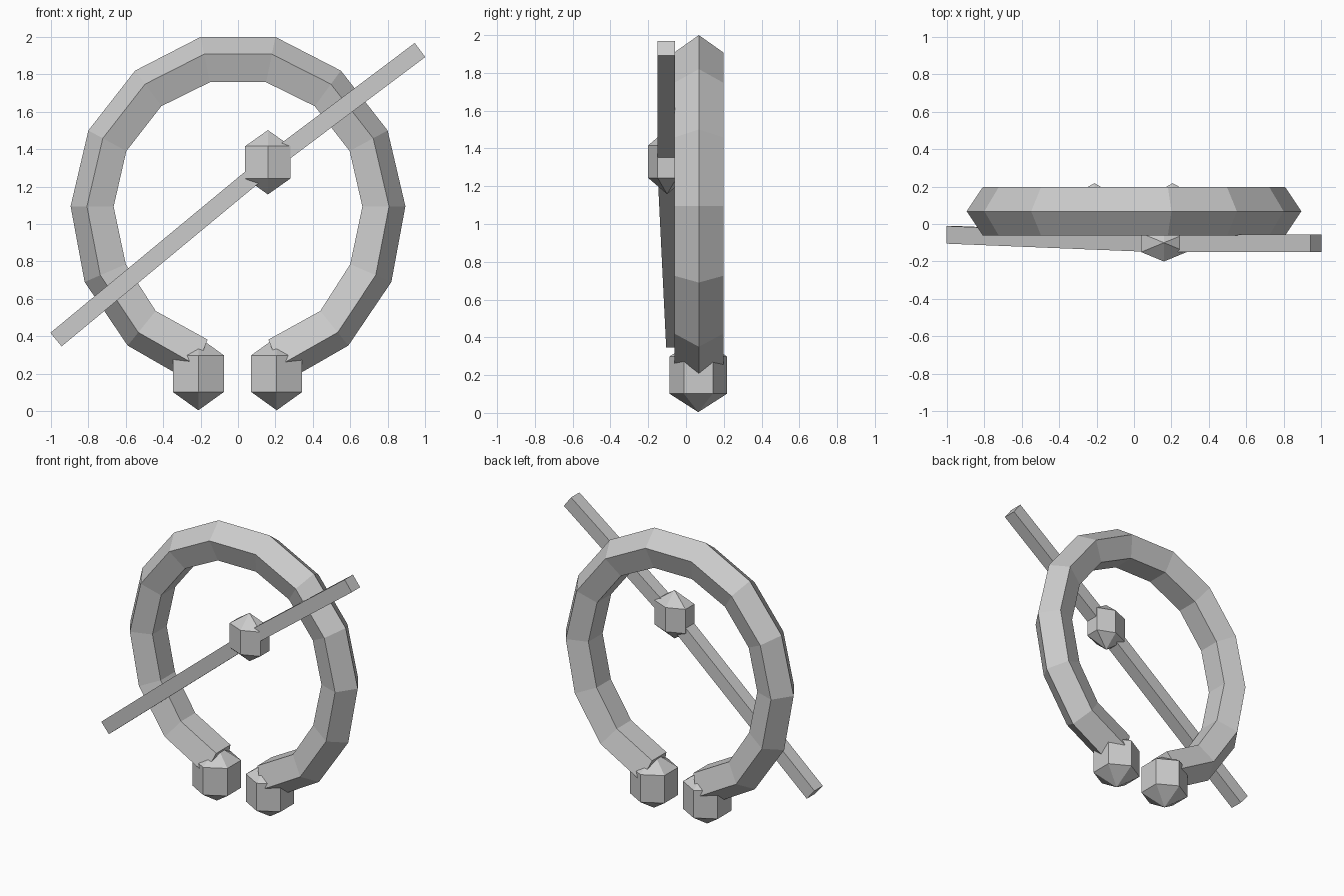
import bpy, bmesh, math
from mathutils import Vector

if "Cube" in bpy.data.objects:
    bpy.data.objects.remove(bpy.data.objects["Cube"])

metal = bpy.data.materials.new("grey metal")
metal.diffuse_color = (0.6, 0.6, 0.6, 1)
metal.use_nodes = True
metal.node_tree.nodes["Principled BSDF"].inputs["Base Color"].default_value = metal.diffuse_color


def finish(name, bm):
    bmesh.ops.recalc_face_normals(bm, faces=bm.faces)
    mesh = bpy.data.meshes.new(name)
    bm.to_mesh(mesh)
    bm.free()
    mesh.materials.append(metal)
    ob = bpy.data.objects.new(name, mesh)
    bpy.context.collection.objects.link(ob)
    return ob


def loft(name, sections):
    """Skin a list of closed cross-sections and cap both ends."""
    bm = bmesh.new()
    loops = [[bm.verts.new(p) for p in s] for s in sections]
    n = len(loops[0])
    for a, b in zip(loops, loops[1:]):
        for i in range(n):
            j = (i + 1) % n
            bm.faces.new((a[i], a[j], b[j], b[i]))
    bm.faces.new(loops[0])
    bm.faces.new(loops[-1])
    return finish(name, bm)


def bead(name, centre, scale):
    """Six-sided bead with pointed top and bottom."""
    bm = bmesh.new()
    bmesh.ops.create_uvsphere(bm, u_segments=6, v_segments=3, radius=1)
    for v in bm.verts:
        v.co = Vector(centre) + Vector(v.co[i] * scale[i] for i in range(3))
    return finish(name, bm)


# Open ring: outer and inner outline of the right half, mirrored, pentagon section
outer = [(0.20, 2.0), (0.55, 1.82), (0.80, 1.50), (0.895, 1.095),
         (0.82, 0.69), (0.59, 0.35), (0.25, 0.155)]
inner = [(0.15, 1.758), (0.41, 1.63), (0.597, 1.39), (0.665, 1.093),
         (0.60, 0.785), (0.44, 0.535), (0.163, 0.382)]
profile = [(1, 0), (0.62, 0.13), (0, 0.08), (0, -0.08), (0.62, -0.13)]


def ring_section(o, i, side):
    o, i = Vector(o), Vector(i)
    pts = []
    for t, y in profile:
        p = i.lerp(o, t)
        pts.append((side * p.x, 0.068 + y, p.y))
    return pts


pairs = list(zip(outer, inner))
loft("open_ring", [ring_section(o, i, -1) for o, i in reversed(pairs)]
     + [ring_section(o, i, 1) for o, i in pairs])

# Beads on the two ring ends
bead("left_end_bead", (-0.212, 0.065, 0.2), (0.182, 0.177, 0.196))
bead("right_end_bead", (0.207, 0.065, 0.2), (0.182, 0.177, 0.196))

# Bent square pin across the front
path = [Vector(p) for p in ((-0.973, -0.058, 0.382), (0.16, -0.104, 1.32),
                            (0.973, -0.104, 1.93))]
angles = [math.atan2(b.z - a.z, b.x - a.x) for a, b in zip(path, path[1:])]
angles = [angles[0], sum(angles) / 2, angles[1]]
h = 0.047
sections = []
for p, a in zip(path, angles):
    n = Vector((-math.sin(a), 0, math.cos(a))) * h
    d = Vector((0, h, 0))
    sections.append([p + n + d, p + n - d, p - n - d, p - n + d])
loft("pin", sections)

# Bead around the middle of the pin
bead("pin_bead", (0.16, -0.1, 1.33), (0.162, 0.116, 0.172))
